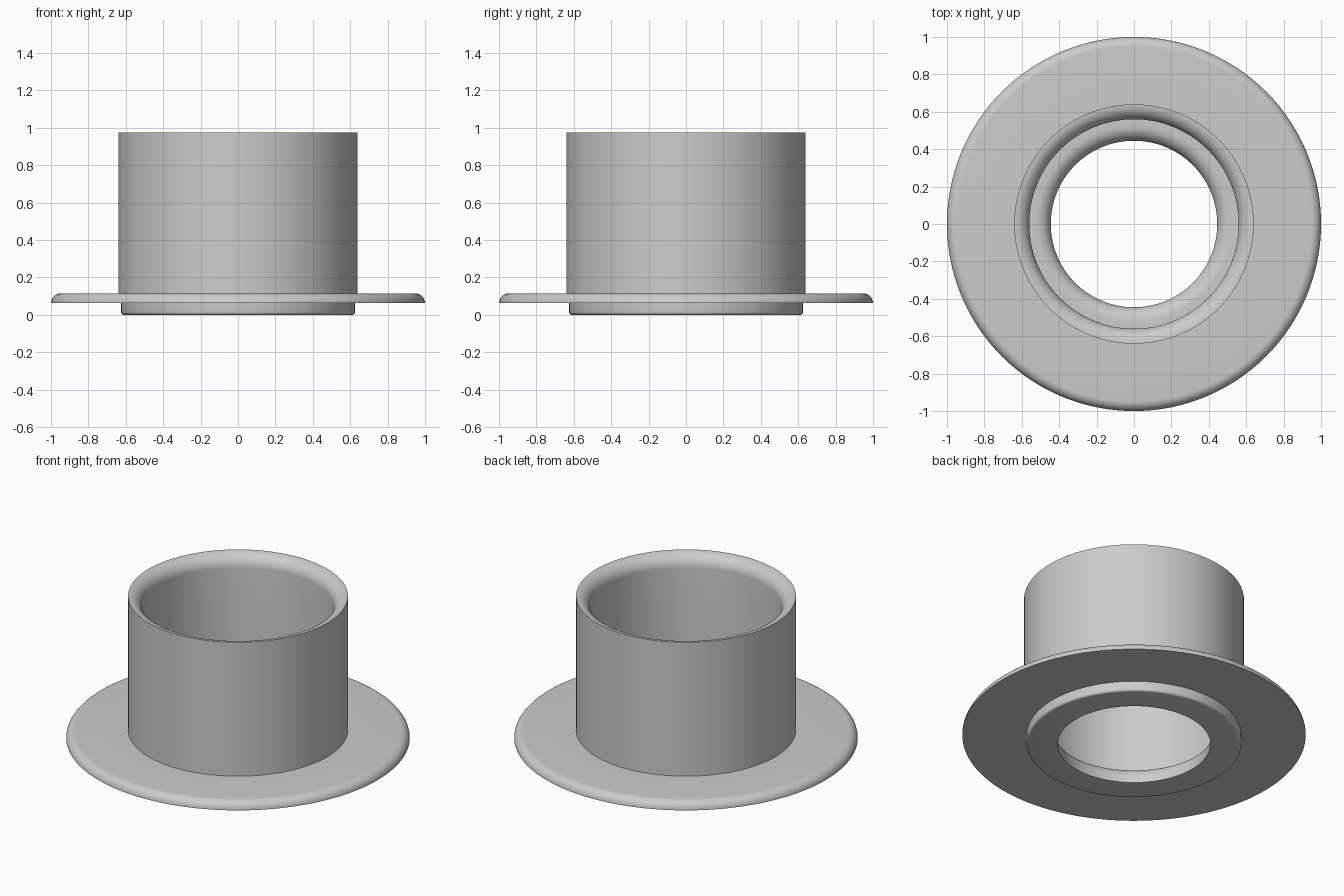
import bpy
import bmesh
import math

cube = bpy.data.objects.get("Cube")
if cube:
    bpy.data.objects.remove(cube, do_unlink=True)

SEGMENTS = 128


def fillet(cx, cz, radius, start, end, steps=10):
    """Arc of (radius, height) points, angles in degrees."""
    angles = [math.radians(start + (end - start) * i / steps) for i in range(steps + 1)]
    return [(cx + radius * math.cos(a), cz + radius * math.sin(a)) for a in angles]


# Closed wall section, running from the underside outward and up, then down the bore
profile = [(0.445, 0.0)]
profile += fillet(0.61, 0.015, 0.015, -90, 0, 4)      # boss lower edge
profile += [(0.625, 0.063), (1.0, 0.063)]             # flange underside
profile += fillet(0.948, 0.063, 0.052, 0, 90)         # rounded flange rim
profile += [(0.64, 0.115), (0.64, 0.975)]             # outer sleeve wall
profile += fillet(0.64, 0.895, 0.08, 90, 180)[1:]     # rounded mouth
profile += [(0.56, 0.115)]                            # bore down to ledge
profile += fillet(0.525, 0.035, 0.08, 90, 180)        # rounded inner ledge

# Revolve the section around z
bm = bmesh.new()
rings = []
for i in range(SEGMENTS):
    a = 2 * math.pi * i / SEGMENTS
    rings.append([bm.verts.new((r * math.cos(a), r * math.sin(a), z)) for r, z in profile])
count = len(profile)
for i, ring in enumerate(rings):
    following = rings[(i + 1) % SEGMENTS]
    for j in range(count):
        k = (j + 1) % count
        bm.faces.new((ring[j], following[j], following[k], ring[k]))
bmesh.ops.recalc_face_normals(bm, faces=bm.faces)

mesh = bpy.data.meshes.new("flanged_bushing")
bm.to_mesh(mesh)
bm.free()
bushing = bpy.data.objects.new("flanged_bushing", mesh)
bpy.context.collection.objects.link(bushing)

# Plain grey finish
grey = bpy.data.materials.new("plain_grey")
grey.use_nodes = True
colour = (0.6, 0.6, 0.6, 1.0)
grey.diffuse_color = colour
grey.node_tree.nodes["Principled BSDF"].inputs["Base Color"].default_value = colour
mesh.materials.append(grey)

# Smooth curves, crisp corners
bpy.ops.object.select_all(action="DESELECT")
bushing.select_set(True)
bpy.context.view_layer.objects.active = bushing
bpy.ops.object.shade_smooth_by_angle(angle=math.radians(35))
